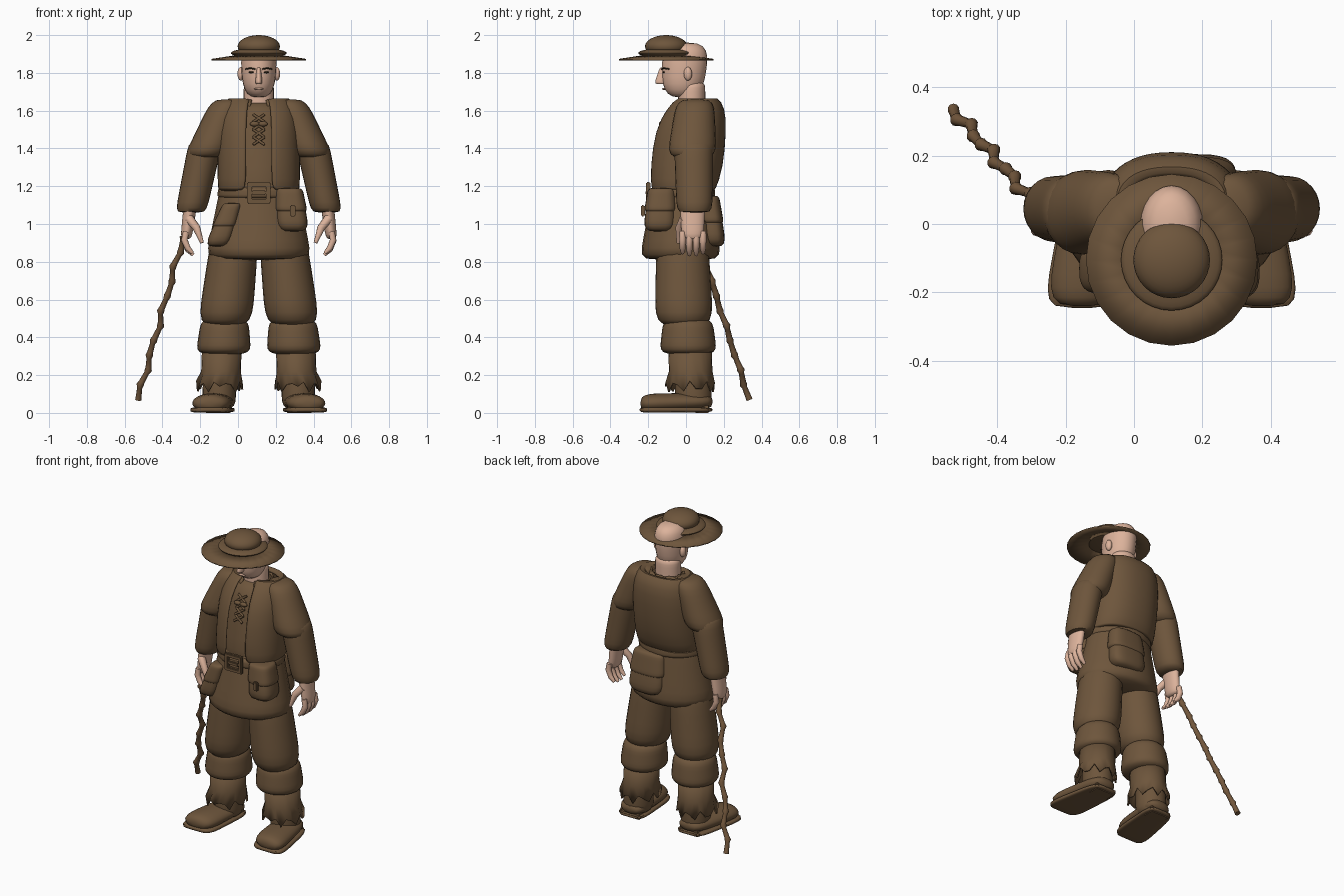
import bpy, bmesh, math
from mathutils import Vector

if "Cube" in bpy.data.objects:
    bpy.data.objects.remove(bpy.data.objects["Cube"])

CENTRE = 0.11  # the figure stands off centre because the staff reaches out to its right
SIDES = 24
STEPS = 12


def material(name, red, green, blue):
    mat = bpy.data.materials.new(name)
    mat.use_nodes = True
    mat.diffuse_color = (red, green, blue, 1)
    mat.node_tree.nodes["Principled BSDF"].inputs["Base Color"].default_value = mat.diffuse_color
    return mat


CLOTH = material("brown_cloth", .155, .092, .045)
WOOD = material("staff_wood", .17, .095, .045)
SKIN = material("skin", .72, .45, .33)
DARK = material("dark_hair", .03, .02, .01)


def finish(name, bm, mat, mirror=False, thickness=0, subsurf=False):
    """Turn the mesh into a smooth object standing on the figure's centre line."""
    bmesh.ops.recalc_face_normals(bm, faces=bm.faces)
    mesh = bpy.data.meshes.new(name)
    bm.to_mesh(mesh)
    bm.free()
    mesh.materials.append(mat)
    for polygon in mesh.polygons:
        polygon.use_smooth = True
    mesh.set_sharp_from_angle(angle=math.radians(50))
    obj = bpy.data.objects.new(name, mesh)
    obj.location.x = CENTRE
    bpy.context.collection.objects.link(obj)
    if mirror:
        obj.modifiers.new("Mirror", "MIRROR").use_mirror_merge = False
    if thickness:
        solid = obj.modifiers.new("Solidify", "SOLIDIFY")
        solid.thickness, solid.offset = thickness, 0
    if subsurf:
        obj.modifiers.new("Subsurf", "SUBSURF").levels = 1
    return obj


def bridge(bm, rings, closed=True, cap=True):
    for lower, upper in zip(rings, rings[1:]):
        count = len(lower)
        for i in range(count if closed else count - 1):
            j = (i + 1) % count
            bm.faces.new((lower[i], lower[j], upper[j], upper[i]))
    if cap:
        bm.faces.new(rings[0])
        bm.faces.new(rings[-1])


def loft(name, rings, mat=CLOTH, along="z", boxy=1, gap=0, jag=0, cap=True, **options):
    """Join rings of (centre, width, depth); a gap leaves the front open, jag tears the last hem."""
    bm = bmesh.new()
    built = []
    side = Vector((1, 0, 0))
    across, up = Vector((0, 1, 0)), Vector((0, 0, 1))
    if along == "y":
        across, up = up, across
    for centre, width, depth in rings:
        ring = []
        for i in range(SIDES):
            turn = i / (SIDES - 1 if gap else SIDES)
            angle = gap - math.pi / 2 + (math.tau - 2 * gap) * turn
            c, s = math.cos(angle), math.sin(angle)
            u = math.copysign(abs(c) ** boxy, c) * width
            v = math.copysign(abs(s) ** boxy, s) * depth
            ring.append(bm.verts.new(Vector(centre) + side * u + across * v))
        built.append(ring)
    for i, vert in enumerate(built[-1]):
        vert.co += up * jag * math.sin(2.3 * i)
    bridge(bm, built, closed=not gap, cap=cap)
    return finish(name, bm, mat, **options)


def puff(name, start, end, first, last, mat=CLOTH, depth=1, square=5, **options):
    """A stuffed, round-ended piece running from start to end with a radius at each end."""
    rings = []
    for k in range(STEPS + 1):
        f = (1 - math.cos(math.pi * k / STEPS)) / 2
        rounding = max(1 - abs(2 * f - 1) ** square, .001) ** (1 / square)
        radius = (first + (last - first) * f) * rounding
        rings.append((Vector(start).lerp(Vector(end), f), radius, radius * depth))
    return loft(name, rings, mat, **options)


def pouch(name, bottom, top, first, last, depth):
    """A boxy bag with a flap hugging its upper half."""
    puff(name, bottom, top, first, last, depth=depth, square=4, boxy=.7)
    middle = Vector(bottom).lerp(Vector(top), .45)
    puff(name + "_flap", middle, top, (first + last) * .56, last * 1.1, depth=depth, square=8, boxy=.7)


def tube(name, points, radii, mat, **options):
    bm = bmesh.new()
    points = [Vector(p) for p in points]
    rings = []
    for i, point in enumerate(points):
        heading = (points[min(i + 1, len(points) - 1)] - points[max(i - 1, 0)]).normalized()
        u = heading.cross(Vector((.3, 1, .1))).normalized()
        v = heading.cross(u)
        angles = [math.tau * k / 10 for k in range(10)]
        rings.append([bm.verts.new(point + radii[i] * (u * math.cos(a) + v * math.sin(a))) for a in angles])
    bridge(bm, rings)
    return finish(name, bm, mat, **options)


def ball(name, place, size, mat=CLOTH, **options):
    bm = bmesh.new()
    bmesh.ops.create_uvsphere(bm, u_segments=32, v_segments=16, radius=1)
    bmesh.ops.scale(bm, verts=bm.verts, vec=size)
    bmesh.ops.translate(bm, verts=bm.verts, vec=place)
    return finish(name, bm, mat, **options)


def box(name, place, size, bevel=.006, **options):
    bm = bmesh.new()
    bmesh.ops.create_cube(bm, size=1)
    bmesh.ops.scale(bm, verts=bm.verts, vec=size)
    bmesh.ops.translate(bm, verts=bm.verts, vec=place)
    bmesh.ops.bevel(bm, geom=bm.edges[:], offset=bevel, segments=2, affect="EDGES")
    return finish(name, bm, CLOTH, **options)


# Hat: wide thin brim, bulging band and domed crown
loft("hat_brim", [((0, -.105, 1.87), .25, .25), ((0, -.105, 1.89), .12, .12)], cap=False, thickness=.008)
ball("hat_band", (0, -.105, 1.905), (.148, .148, .026))
ball("hat_crown", (0, -.105, 1.94), (.112, .112, .06))

# Head, neck and face
puff("neck", (0, .03, 1.55), (0, .03, 1.75), .08, .08, SKIN, depth=.9, square=8)
puff("head", (0, -.02, 1.67), (0, 0, 1.96), .083, .1, SKIN, depth=1.28, square=3)
puff("nose", (0, -.13, 1.74), (0, -.12, 1.83), .02, .01, SKIN, depth=1.9)
ball("ears", (.095, .01, 1.795), (.018, .022, .036), SKIN, mirror=True)
ball("eyes", (.04, -.119, 1.803), (.014, .005, .005), DARK, mirror=True)
tube("eyebrows", [(.02, -.128, 1.82), (.045, -.117, 1.825), (.07, -.09, 1.82)], [.004] * 3, DARK, mirror=True)
ball("lips", (0, -.118, 1.715), (.026, .008, .006), SKIN)

# Shirt with collar and crossed lacing
puff("shirt", (0, -.02, 1.1), (0, .04, 1.65), .2, .17, depth=.86, square=4)
loft("shirt_collar", [((0, .035, 1.6), .12, .11), ((0, .035, 1.655), .1, .085)],
     gap=.4, jag=.006, cap=False, thickness=.012)
for row in range(4):
    for side in (-1, 1):
        low = Vector((-.03 * side, -.158 + row * .012, 1.42 + row * .04))
        tube("shirt_lace", [low, low + Vector((.06 * side, .012, .04))], [.007, .007], CLOTH)
ball("lace_bow", (.022, -.13, 1.53), (.025, .014, .014), mirror=True)

# Vest, open down the front, with its shoulders folded in
vest = [((0, -.02, 1.17), .21, .165), ((0, 0, 1.3), .21, .19), ((0, .02, 1.5), .21, .185),
        ((0, .05, 1.61), .19, .15), ((0, .06, 1.67), .16, .105), ((0, .06, 1.64), .12, .08)]
loft("vest", vest, boxy=.85, gap=.26, cap=False, thickness=.02, subsurf=True)

# Sleeves: a puffed upper part over a forearm part
puff("upper_sleeves", (.28, .03, 1.35), (.16, .05, 1.66), .12, .09, depth=1.1, mirror=True)
puff("lower_sleeves", (.36, .045, 1.06), (.28, .04, 1.44), .082, .09, depth=1.15, square=8, mirror=True)

# Hands with curled fingers and a thumb
puff("palms", (.385, .035, .92), (.36, .035, 1.12), .03, .036, SKIN, depth=1.9, mirror=True)
for finger in range(4):
    knuckle = Vector((.385, .036 * finger - .018, .96))
    reach = 1 - .08 * abs(finger - 1.5)
    bends = [Vector(bend) * reach for bend in ((0, 0, 0), (.01, 0, -.05), (-.01, 0, -.1), (-.04, 0, -.13))]
    tube("finger", [knuckle + bend for bend in bends], [.017, .018, .016, .009], SKIN, mirror=True)
tube("thumbs", [(.37, -.01, 1.03), (.33, -.035, .98), (.3, -.04, .9)], [.025, .021, .01], SKIN, mirror=True)

# Tunic skirt, belt and buckle
puff("tunic_skirt", (0, -.03, .81), (0, -.015, 1.24), .283, .195, depth=.77, square=8)
puff("belt", (0, -.02, 1.13), (0, -.02, 1.2), .22, .215, depth=.8)
for height in (1.12, 1.21):
    box("buckle_bar", (0, -.2, height), (.125, .025, .026))
box("buckle_sides", (.05, -.2, 1.165), (.026, .025, .1), mirror=True)
box("buckle_prong", (0, -.2, 1.165), (.08, .03, .025))

# Belt pouches
pouch("left_pouch", (.18, -.14, .96), (.16, -.13, 1.19), .09, .065, 1)
box("left_pouch_strap", (.18, -.228, 1.07), (.03, .02, .06))
pouch("right_pouch", (-.22, -.13, .88), (-.14, -.14, 1.11), .07, .045, 1.15)
pouch("back_pouch", (.07, .15, .88), (.06, .12, 1.15), .13, .1, .5)

# Baggy trousers in stacked puffs with torn hems
puff("trouser_thighs", (.18, -.01, .46), (.125, -.02, .95), .145, .125, depth=1.08, mirror=True)
puff("trouser_knees", (.187, .012, .31), (.18, .01, .5), .147, .125, depth=1.04, mirror=True)
loft("trouser_shins", [((.195, .02, .36), .1, .11), ((.2, .025, .22), .1, .11), ((.207, .02, .14), .12, .128)],
     jag=.03, cap=False, thickness=.01, mirror=True)

# Boots, toes turned slightly outwards
puff("boot_ankles", (.21, .04, .02), (.207, .035, .3), .09, .085, depth=1.1, mirror=True)
puff("boot_uppers", (.21, .14, .06), (.262, -.24, .05), .088, .108, depth=.5, square=4,
     along="y", mirror=True)
puff("boot_soles", (.212, .14, .016), (.262, -.245, .016), .092, .115, depth=.14,
     along="y", boxy=.5, mirror=True)
box("boot_heels", (.214, .085, .02), (.16, .1, .04), bevel=.015, mirror=True)

# Crooked walking staff with swollen joints
grip, tip = Vector((-.4, .06, .93)), Vector((-.64, .335, .07))
joints = []
for k in range(STEPS):
    sway = .012 * math.sin(2.3 * k)
    joints.append(grip.lerp(tip, k / (STEPS - 1)) + Vector((sway, sway / 2, 0)))
path, radii = [], []
for here, there in zip(joints, joints[1:]):
    path += [here, here.lerp(there, .2), here.lerp(there, .8)]
    radii += [.02, .014, .016]
tube("walking_staff", path + joints[-1:], radii + [.017], WOOD)
